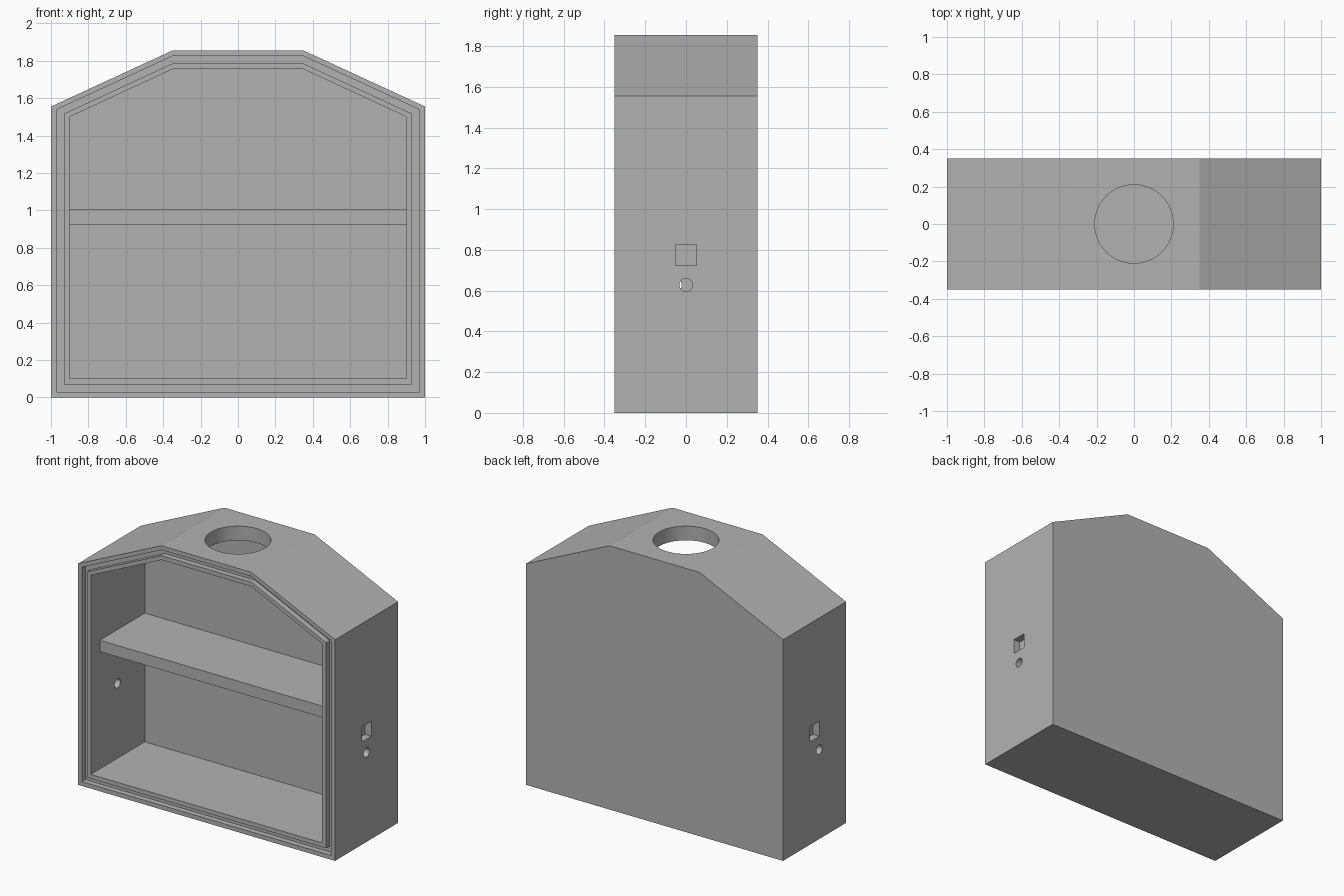
import bpy
import bmesh
import math

if "Cube" in bpy.data.objects:
    bpy.data.objects.remove(bpy.data.objects["Cube"], do_unlink=True)

# One plain grey for the whole cabinet
grey = bpy.data.materials.new("plain_grey")
grey.use_nodes = True
COLOUR = (0.45, 0.45, 0.45, 1)
grey.diffuse_color = COLOUR
grey.node_tree.nodes["Principled BSDF"].inputs["Base Color"].default_value = COLOUR

FRONT, BACK, WALL = -0.35, 0.35, 0.10
HEIGHT, EAVES, RIDGE = 1.855, 1.555, 0.35


def outline(inset):
    """Gabled outline, shrunk by the inset."""
    side, eaves, top = 1 - inset, EAVES - 0.55 * inset, HEIGHT - inset
    return [(-side, inset), (side, inset), (side, eaves),
            (RIDGE, top), (-RIDGE, top), (-side, eaves)]


def finish(name, bm):
    bmesh.ops.recalc_face_normals(bm, faces=bm.faces)
    mesh = bpy.data.meshes.new(name)
    bm.to_mesh(mesh)
    bm.free()
    mesh.materials.append(grey)
    obj = bpy.data.objects.new(name, mesh)
    bpy.context.collection.objects.link(obj)
    return obj


def box(name, centre, size):
    bm = bmesh.new()
    bmesh.ops.create_cube(bm, size=1)
    bmesh.ops.scale(bm, vec=size, verts=bm.verts)
    bmesh.ops.translate(bm, vec=centre, verts=bm.verts)
    return finish(name, bm)


def cylinder(name, centre, radius, depth, sides, turn=0):
    bm = bmesh.new()
    bmesh.ops.create_cone(bm, cap_ends=True, segments=sides,
                          radius1=radius, radius2=radius, depth=depth)
    obj = finish(name, bm)
    obj.location = centre
    obj.rotation_euler.y = turn
    return obj


# Cabinet shell: outer skin, front rim with seal groove, then the cavity
bm = bmesh.new()
steps = [(0, BACK), (0, FRONT), (0.03, FRONT), (0.03, FRONT + 0.04),
         (0.07, FRONT + 0.04), (0.07, FRONT), (WALL, FRONT), (WALL, BACK - WALL)]
loops = [[bm.verts.new((x, y, z)) for x, z in outline(inset)] for inset, y in steps]
for a, b in zip(loops, loops[1:]):
    for i in range(len(a)):
        j = (i + 1) % len(a)
        bm.faces.new((a[i], a[j], b[j], b[i]))
bm.faces.new(loops[0])
bm.faces.new(loops[-1])
shell = finish("cabinet_shell", bm)

# Openings: round roof vent, then a switch pocket and cable hole on each side
cutters = [cylinder("vent_cutter", (0, 0, HEIGHT), 0.21, 0.4, 64)]
for side, hole_y in ((1, 0), (-1, -0.053)):
    cutters.append(box("pocket_cutter", (side, 0, 0.775), (0.1, 0.105, 0.105)))
    cutters.append(cylinder("cable_cutter", (side * 0.95, hole_y, 0.628),
                            0.032, 0.3, 32, math.pi / 2))

bpy.context.view_layer.objects.active = shell
for cutter in cutters:
    cutter.hide_render = True
    cut = shell.modifiers.new("cut", "BOOLEAN")
    cut.operation = "DIFFERENCE"
    cut.solver = "EXACT"
    cut.object = cutter
    bpy.context.view_layer.update()
    bpy.ops.object.modifier_apply(modifier=cut.name)
    bpy.data.objects.remove(cutter, do_unlink=True)

# Smooth the round openings while the flat walls stay crisp
bpy.ops.object.select_all(action="DESELECT")
shell.select_set(True)
bpy.ops.object.shade_smooth_by_angle(angle=math.radians(20))

# Middle shelf, set back from the front rim
box("shelf", (0, 0, 0.965), (1.8, 0.5, 0.08))
